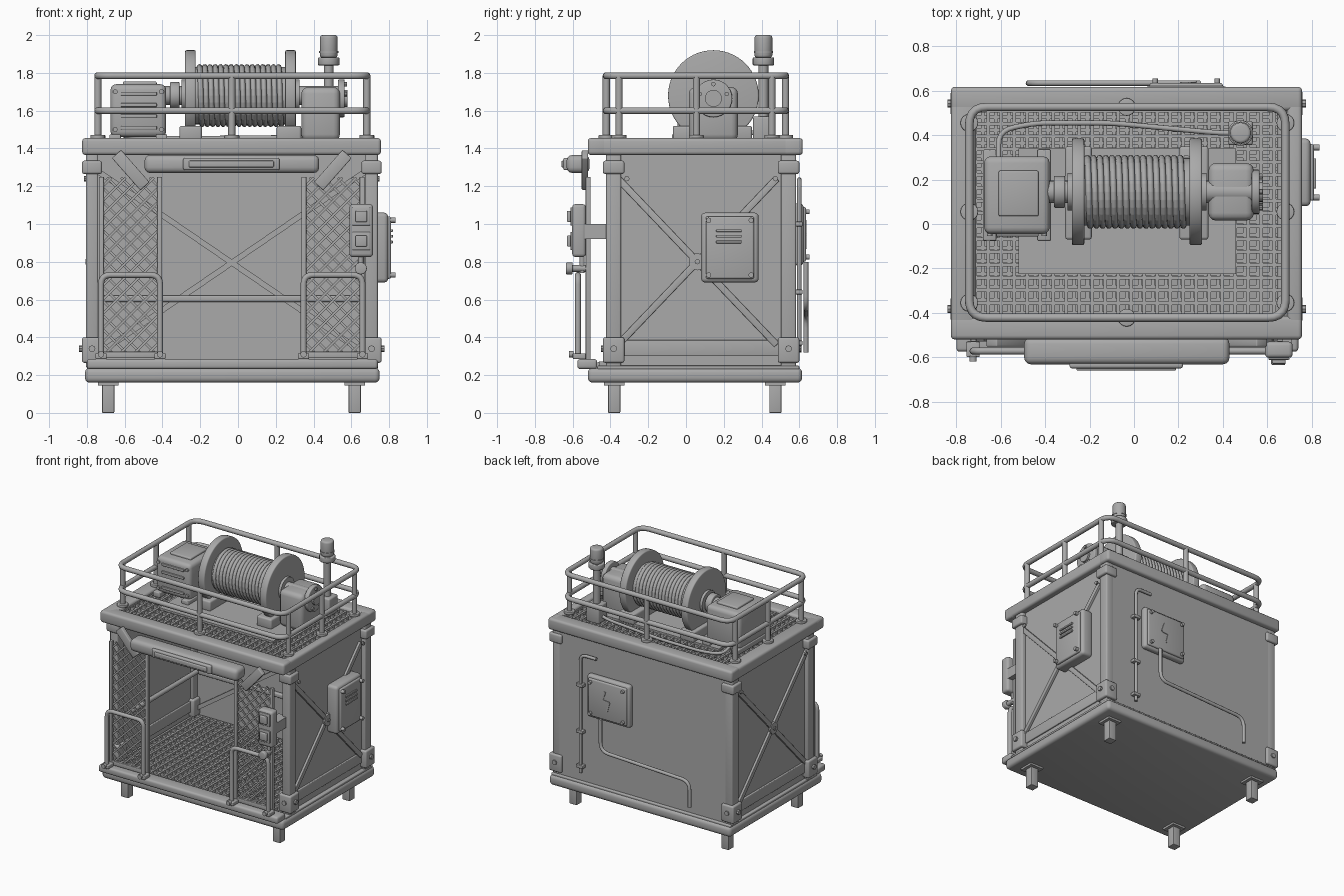
import bpy, bmesh, math
from mathutils import Vector, Matrix

cube = bpy.data.objects.get("Cube")
if cube:
    bpy.data.objects.remove(cube)

grey = bpy.data.materials.new("plain_grey")
grey.use_nodes = True
grey.diffuse_color = (0.4, 0.4, 0.4, 1)
grey.node_tree.nodes["Principled BSDF"].inputs["Base Color"].default_value = (0.4, 0.4, 0.4, 1)

CX, CY = -0.033, 0.08          # cabin centre
X, Y, Z = Vector((1, 0, 0)), Vector((0, 1, 0)), Vector((0, 0, 1))


class Part:
    """Collects primitives into one named object."""

    def __init__(self):
        self.bm = bmesh.new()

    def box(self, x0, x1, y0, y1, z0, z1, bevel=0.0, seg=3):
        m = Matrix.Translation(((x0 + x1) / 2, (y0 + y1) / 2, (z0 + z1) / 2))
        return self.solid(m @ Matrix.Diagonal((x1 - x0, y1 - y0, z1 - z0, 1)), bevel, seg)

    def solid(self, matrix, bevel=0.0, seg=3):
        vs = bmesh.ops.create_cube(self.bm, size=1, matrix=matrix)["verts"]
        if bevel:
            edges = list({e for v in vs for e in v.link_edges})
            bmesh.ops.bevel(self.bm, geom=edges, offset=bevel, segments=seg,
                            profile=0.5, affect="EDGES", clamp_overlap=True)
        return self

    def bar(self, a, b, width, thick, normal, bevel=0.0):
        a, b = Vector(a), Vector(b)
        d = (b - a).normalized()
        rot = Matrix((d, normal.cross(d), normal)).transposed().to_4x4()
        size = Matrix.Diagonal(((b - a).length, width, thick, 1))
        return self.solid(Matrix.Translation((a + b) / 2) @ rot @ size, bevel)

    def rod(self, at, axis, length, r, n=16, bevel=0.0):
        rot = axis.to_track_quat("Z", "Y").to_matrix().to_4x4()
        m = Matrix.Translation(Vector(at) + axis * length / 2) @ rot
        vs = bmesh.ops.create_cone(self.bm, cap_ends=True, segments=n, radius1=r,
                                   radius2=r, depth=length, matrix=m)["verts"]
        if bevel:
            caps = list({e for v in vs for e in v.link_edges
                         if any(len(f.verts) > 4 for f in e.link_faces)})
            bmesh.ops.bevel(self.bm, geom=caps, offset=bevel, segments=3,
                            profile=0.5, affect="EDGES")
        return self

    def tube(self, pts, r, round_by=0.05, closed=False):
        pts = [Vector(p) for p in pts]
        path = []
        for i, p in enumerate(pts):
            if not closed and i in (0, len(pts) - 1):
                path.append(p)
                continue
            u, v = pts[i - 1] - p, pts[(i + 1) % len(pts)] - p
            a = p + u.normalized() * min(round_by, u.length / 2)
            b = p + v.normalized() * min(round_by, v.length / 2)
            path += [a.lerp(p, t).lerp(p.lerp(b, t), t) for t in (0, .2, .4, .6, .8, 1)]
        cu = bpy.data.curves.new("path", "CURVE")
        cu.dimensions, cu.bevel_depth, cu.bevel_resolution, cu.use_fill_caps = "3D", r, 3, True
        sp = cu.splines.new("POLY")
        sp.points.add(len(path) - 1)
        for q, p in zip(sp.points, path):
            q.co = (*p, 1)
        sp.use_cyclic_u = closed
        ob = bpy.data.objects.new("path", cu)
        me = bpy.data.meshes.new_from_object(ob)
        self.bm.from_mesh(me)
        bpy.data.objects.remove(ob)
        bpy.data.curves.remove(cu)
        bpy.data.meshes.remove(me)
        return self

    def done(self, name):
        for f in self.bm.faces:
            f.smooth = True
        for e in self.bm.edges:
            e.smooth = len(e.link_faces) == 2 and e.calc_face_angle(0) < math.radians(38)
        me = bpy.data.meshes.new(name)
        self.bm.to_mesh(me)
        self.bm.free()
        me.materials.append(grey)
        bpy.context.collection.objects.link(bpy.data.objects.new(name, me))


def grating(name, x0, x1, y0, y1, z0, z1, pitch=0.058, w=0.016):
    p = Part()
    nx, ny = round((x1 - x0) / pitch), round((y1 - y0) / pitch)
    for i in range(nx + 1):
        x = x0 + (x1 - x0) * i / nx
        p.box(x - w / 2, x + w / 2, y0, y1, z0, z1)
    for i in range(ny + 1):
        y = y0 + (y1 - y0) * i / ny
        p.box(x0, x1, y - w / 2, y + w / 2, z0, z1 - 0.003)
    p.done(name)


# Base, feet, sill and floor
Part().box(-0.81, 0.75, -0.52, 0.615, 0.16, 0.238, 0.025).done("base_slab")
Part().box(-0.80, 0.74, -0.47, 0.60, 0.23, 0.25, 0.006).done("floor_plate")
Part().box(-0.80, 0.74, -0.575, -0.47, 0.232, 0.285, 0.015).done("front_sill")
feet = Part()
for x in (-0.687, 0.618):
    for y in (-0.38, 0.473):
        feet.box(x - 0.032, x + 0.032, y - 0.032, y + 0.032, 0, 0.16, 0.004)
        feet.box(x - 0.055, x + 0.055, y - 0.055, y + 0.055, 0.145, 0.165)
feet.done("feet")
grating("floor_grating", -0.74, 0.675, -0.46, 0.54, 0.245, 0.272)

# Corner posts with end blocks and bolts
posts, blocks, bolts = Part(), Part(), Part()
for sx in (-1, 1):
    for sy in (-1, 1):
        x, y = CX + sx * 0.74, CY + sy * 0.463
        posts.box(x - 0.033, x + 0.033, y - 0.04, y + 0.04, 0.24, 1.38, 0.01)
        for z0, z1 in ((0.265, 0.40), (1.265, 1.335)):
            blocks.box(x - 0.053, x + 0.053, y - 0.057, y + 0.057, z0, z1, 0.012)
        bolts.rod((x + sx * 0.05, y, 0.34), X * sx, 0.018, 0.018, 8)
        bolts.rod((x, y + sy * 0.05, 0.34), Y * sy, 0.016, 0.018, 8)
        bolts.rod((x + sx * 0.03, y - sy * 0.07, 1.24), X * sx, 0.012, 0.014, 8)
for p, n in ((posts, "corner_posts"), (blocks, "corner_blocks"), (bolts, "corner_bolts")):
    p.done(n)

# Walls, cross braces and inner rails
Part().box(CX - 0.72, CX + 0.72, 0.56, 0.582, 0.24, 1.38).done("back_wall")
side, brace = Part(), Part()
for s in (-1, 1):
    x = CX + s * 0.735
    side.box(x - 0.008, x + 0.008, -0.37, 0.53, 0.24, 1.38)
    brace.box(x - 0.02, x + 0.02, -0.34, 0.5, 0.30, 0.385, 0.005)
    xb = x + s * 0.016
    brace.bar((xb, -0.36, 1.24), (xb, 0.48, 0.36), 0.036, 0.02, X, 0.004)
    brace.bar((xb, -0.36, 0.36), (xb, 0.48, 1.24), 0.036, 0.02, X, 0.004)
    brace.rod((xb, 0.06, 0.80), X * s, 0.016, 0.045)
    brace.rod((xb, 0.06, 0.80), X * s, 0.024, 0.014, 8)
    brace.rod((x - s * 0.04, -0.36, 0.605), Y, 0.92, 0.018)
    brace.bar((CX - s * 0.71, 0.55, 0.31), (CX + s * 0.71, 0.55, 1.28), 0.03, 0.02, Y)
brace.box(CX - 0.71, CX + 0.71, 0.53, 0.56, 0.588, 0.622, 0.008)
side.done("side_walls")
brace.done("wall_braces")

# Front mesh gates, tubular guards and angled gussets
gate, guard, gusset = Part(), Part(), Part()
Y0, Z0, Z1 = -0.518, 0.30, 1.245
for s in (-1, 1):
    xa, xb = sorted((CX + s * 0.382, CX + s * 0.69))
    for x in (xa, xb):
        gate.box(x - 0.013, x + 0.013, Y0 - 0.013, Y0 + 0.013, 0.28, Z1 + 0.005, 0.004)
    gate.box(xa, xb, Y0 - 0.012, Y0 + 0.012, 0.29, 0.325, 0.004)
    w, h = xb - xa, Z1 - Z0
    for d in (-1, 1):
        for k in range(1, 18):
            c = k * 0.075                      # lattice line u + v = c, clipped to the gate
            u0, u1 = max(0, c - h), min(w, c)
            if u1 - u0 < 0.02:
                continue
            fx = (lambda u: xa + u) if d > 0 else (lambda u: xb - u)
            gate.bar((fx(u0), Y0 + d * 0.004, Z0 + c - u0), (fx(u1), Y0 + d * 0.004, Z0 + c - u1),
                     0.013, 0.008, Y)
    ga, gb = xa - 0.002, xb + 0.002
    guard.tube([(ga, -0.572, 0.30), (ga, -0.572, 0.73), (gb, -0.572, 0.73), (gb, -0.572, 0.30)],
               0.016, 0.05)
    for x in (ga, gb):
        guard.box(x - 0.03, x + 0.03, -0.60, -0.53, 0.285, 0.315, 0.006)
        guard.rod((x, -0.595, 0.31), -Y, 0.025, 0.017, 10)
    gusset.bar((CX + s * 0.61, -0.535, 1.37), (CX + s * 0.46, -0.535, 1.20), 0.065, 0.035, Y, 0.006)
gate.done("mesh_gates")
guard.done("gate_guards")
gusset.done("roof_gussets")

# Header lamp
Part().box(-0.495, 0.43, -0.632, -0.51, 1.27, 1.365, 0.03).done("header_lamp")
Part().box(-0.29, 0.22, -0.65, -0.62, 1.285, 1.35, 0.01) \
    .box(-0.26, 0.19, -0.66, -0.64, 1.30, 1.335, 0.006).done("lamp_lens")

# Control box on the front right post
ctl = Part().box(0.59, 0.715, -0.603, -0.53, 0.825, 1.105, 0.018)
for z in (0.91, 1.04):
    ctl.box(0.605, 0.70, -0.612, -0.60, z - 0.048, z + 0.048, 0.005)
    ctl.box(0.622, 0.683, -0.63, -0.61, z - 0.03, z + 0.03, 0.006)
ctl.rod((0.65, -0.53, 0.765), -Y, 0.09, 0.018).rod((0.65, -0.60, 0.765), -Y, 0.035, 0.032, 20, 0.006)
ctl.tube([(0.65, -0.55, 0.85), (0.65, -0.55, 0.74)], 0.014)
ctl.box(0.63, 0.71, -0.54, -0.40, 0.92, 1.0)
ctl.done("control_box")

# Electric box on the side wall
sb = Part().box(0.70, 0.795, 0.08, 0.385, 0.69, 1.06, 0.022)
sb.box(0.785, 0.81, 0.105, 0.36, 0.71, 1.04, 0.01)
for z in (0.905, 0.935, 0.965):
    sb.box(0.80, 0.82, 0.16, 0.295, z - 0.007, z + 0.007, 0.003)
for y in (0.12, 0.345):
    for z in (0.73, 1.02):
        sb.rod((0.80, y, z), X, 0.035, 0.014, 10)
sb.done("side_box")

# Back box, conduit and drain pipe
bb = Part().box(0.05, 0.42, 0.57, 0.622, 0.78, 1.11, 0.02).box(0.07, 0.40, 0.61, 0.635, 0.80, 1.09, 0.01)
for x in (0.095, 0.375):
    for z in (0.825, 1.065):
        bb.rod((x, 0.63, z), Y, 0.025, 0.013, 10)
zig = [(0.25, 1.02), (0.275, 0.95), (0.215, 0.945), (0.235, 0.87)]
for (xa, za), (xb, zb) in zip(zig, zig[1:]):
    bb.bar((xa, 0.636, za), (xb, 0.636, zb), 0.014, 0.006, Y)
bb.done("back_box")
Part().tube([(0.29, 0.635, 0.80), (0.29, 0.635, 0.55), (-0.475, 0.635, 0.52), (-0.475, 0.635, 0.32)],
            0.013, 0.07).done("back_conduit")
pipe = Part().tube([(0.485, 0.60, 0.32), (0.485, 0.60, 1.235), (0.35, 0.60, 1.235)], 0.012, 0.05)
for z in (0.37, 0.64, 1.0):
    pipe.box(0.455, 0.515, 0.58, 0.617, z - 0.012, z + 0.012, 0.004)
pipe.done("back_pipe")

# Roof frame, grating and winch plate
roof = Part()
for y0, y1 in ((-0.52, -0.415), (0.51, 0.618)):
    roof.box(-0.825, 0.757, y0, y1, 1.365, 1.455, 0.018)
for x0, x1 in ((-0.825, -0.715), (0.69, 0.757)):
    roof.box(x0, x1, -0.50, 0.60, 1.365, 1.455, 0.018)
roof.done("roof_frame")
grating("roof_grating", -0.715, 0.69, -0.415, 0.51, 1.405, 1.435)
Part().box(-0.52, 0.46, -0.225, 0.34, 1.43, 1.447).done("winch_plate")

# Roof railing
rail = Part()
rx0, rx1, ry0, ry1 = -0.742, 0.682, -0.422, 0.527
for z in (1.6, 1.785):
    rail.tube([(rx0, ry0, z), (rx1, ry0, z), (rx1, ry1, z), (rx0, ry1, z)], 0.019, 0.08, True)
spots = [(x, y) for x in (rx0, rx1) for y in (-0.355, CY - 0.025, 0.455)] + [(CX, ry0), (CX, ry1)]
for x, y in spots:
    rail.rod((x, y, 1.45), Z, 0.335, 0.019)
    rail.rod((x, y, 1.45), Z, 0.022, 0.04, 16, 0.005)
rail.done("roof_railing")

# Winch drum with wound cable
WY, WZ = 0.145, 1.68
drum = Part().rod((-0.40, WY, WZ), X, 0.95, 0.05, 24).rod((-0.23, WY, WZ), X, 0.49, 0.152, 40)
for x in (-0.28, 0.25):
    drum.rod((x, WY, WZ), X, 0.056, 0.24, 56, 0.008)
    drum.rod((x - 0.02, WY, WZ), X, 0.096, 0.085, 32)
drum.rod((-0.36, WY, WZ), X, 0.05, 0.072, 24, 0.006)
drum.done("winch_drum")
turns, step = 17, 0.475 / 17
coil = [(-0.211 + step * i / 28, WY + 0.152 * math.cos(i * math.tau / 28),
         WZ + 0.152 * math.sin(i * math.tau / 28)) for i in range(16 * 28 + 1)]
Part().tube(coil, 0.0145, 0.001).done("wound_cable")
stand = Part()
for x0, x1 in ((-0.31, -0.19), (0.205, 0.335)):
    stand.box(x0, x1, -0.07, 0.35, 1.44, 1.52, 0.012)
stand.done("winch_stands")

# Motor and gearbox
motor = Part().box(-0.675, -0.38, -0.045, 0.305, 1.46, 1.74, 0.03)
motor.box(-0.61, -0.43, 0.035, 0.24, 1.73, 1.755, 0.008)
for i in range(4):
    motor.box(-0.62, -0.43, -0.056, -0.03, 1.50 + i * 0.06, 1.52 + i * 0.06, 0.004)
for x in (-0.65, -0.405):
    motor.box(x - 0.03, x + 0.03, -0.075, 0.335, 1.435, 1.475, 0.006)
    for z in (1.50, 1.70):
        motor.rod((x, -0.03, z), -Y, 0.025, 0.013, 10)
motor.done("winch_motor")
gear = Part().box(0.335, 0.54, 0.015, 0.275, 1.44, 1.725, 0.035)
gear.rod((0.53, WY, 1.665), X, 0.035, 0.10, 28, 0.006).rod((0.55, WY, 1.665), X, 0.03, 0.045, 20)
for i in range(5):
    a = math.tau * i / 5 + math.pi / 2
    gear.rod((0.56, WY + 0.075 * math.cos(a), 1.665 + 0.075 * math.sin(a)), X, 0.018, 0.012, 8)
gear.done("winch_gearbox")

# Beacon and roof cable
Part().box(0.425, 0.535, 0.355, 0.465, 1.43, 1.57, 0.012).rod((0.48, 0.41, 1.45), Z, 0.40, 0.026) \
    .rod((0.48, 0.41, 1.84), Z, 0.042, 0.057, 24, 0.006).done("beacon_post")
Part().rod((0.48, 0.41, 1.88), Z, 0.12, 0.047, 24, 0.014).rod((0.48, 0.41, 1.905), Z, 0.012, 0.051, 24) \
    .done("beacon_lamp")
Part().tube([(-0.61, 0.30, 1.5), (-0.61, 0.42, 1.46), (-0.45, 0.455, 1.455), (-0.1, 0.455, 1.455),
             (0.38, 0.41, 1.46), (0.45, 0.41, 1.48)], 0.012, 0.07).done("roof_cable")
